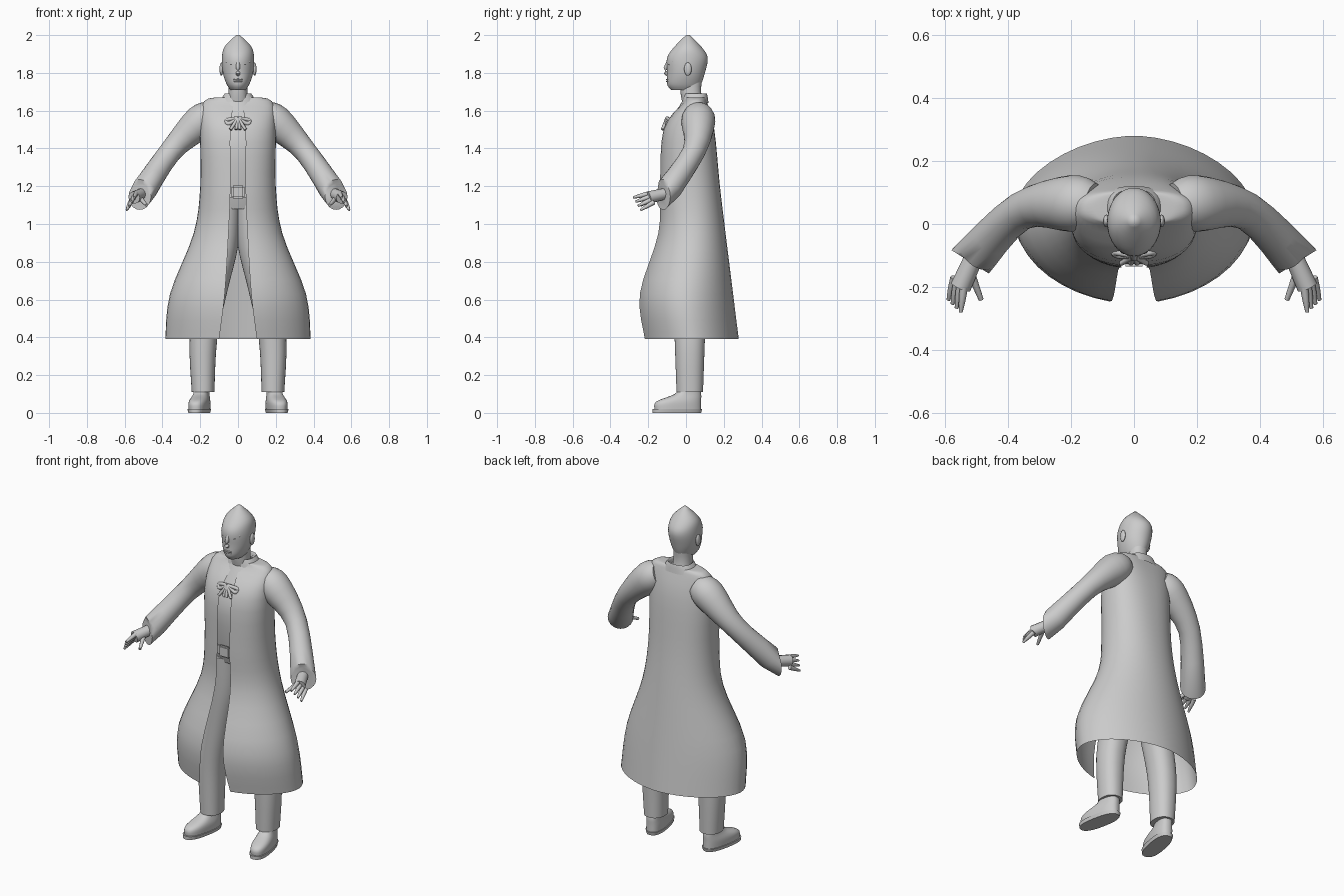
import bpy
import bmesh
import math
from mathutils import Vector, Matrix

default_cube = bpy.data.objects.get("Cube")
if default_cube:
    bpy.data.objects.remove(default_cube, do_unlink=True)

# One plain grey for the whole figure
grey = bpy.data.materials.new("plain grey")
grey.use_nodes = True
grey.diffuse_color = (.6, .6, .6, 1)
shader = grey.node_tree.nodes["Principled BSDF"]
shader.inputs["Base Color"].default_value = grey.diffuse_color


def finish(name, bm, mirror=False):
    """Turn a bmesh into a smooth shaded object, optionally mirrored in x."""
    bmesh.ops.recalc_face_normals(bm, faces=bm.faces)
    mesh = bpy.data.meshes.new(name)
    bm.to_mesh(mesh)
    bm.free()
    mesh.materials.append(grey)
    obj = bpy.data.objects.new(name, mesh)
    bpy.context.collection.objects.link(obj)
    bpy.ops.object.select_all(action='DESELECT')
    obj.select_set(True)
    bpy.context.view_layer.objects.active = obj
    bpy.ops.object.shade_smooth_by_angle(angle=math.radians(50))
    if mirror:
        modifier = obj.modifiers.new("Mirror", 'MIRROR')
        modifier.use_mirror_merge = False
    return obj


def refine(keys, steps=4):
    """Pass a smooth curve through a few key tuples of any length."""
    keys = [Vector(key) for key in keys]
    padded = [keys[0]] + keys + [keys[-1]]
    result = []
    for before, start, end, after in zip(padded, keys, keys[1:], padded[3:]):
        leave, arrive = (end - before) / 2, (after - start) / 2
        for step in range(steps):
            t = step / steps
            blend = t * t * (3 - 2 * t)
            result.append(start.lerp(end, blend)
                          + leave * t * (1 - t) ** 2 - arrive * t * t * (1 - t))
    return result + [keys[-1]]


def skin(bm, rows, closed=True, caps=True):
    """Bridge rows of points with quads."""
    rows = [[bm.verts.new(point) for point in row] for row in rows]
    count = len(rows[0])
    for lower, upper in zip(rows, rows[1:]):
        for i in range(count if closed else count - 1):
            j = (i + 1) % count
            bm.faces.new((lower[i], lower[j], upper[j], upper[i]))
    if caps:
        bm.faces.new(rows[0])
        bm.faces.new(rows[-1])


def oval(height, half_width, front, back, gap=0, shift=0, power=.9, count=40):
    """Horizontal oval; a gap leaves it open at the front."""
    start = math.asin((gap / half_width) ** (1 / power)) if gap else 0
    middle = (front + back) / 2
    depth = (back - front) / 2
    row = []
    for i in range(count):
        t = i / (count - 1 if gap else count)
        angle = start + t * (math.tau - 2 * start)
        across, ahead = math.sin(angle), math.cos(angle)
        x = math.copysign(abs(across) ** power, across) * half_width
        y = middle - math.copysign(abs(ahead) ** power, ahead) * depth
        row.append((shift + x, y, height))
    return row


def loft(name, keys, mirror=False, power=.9):
    """Solid through key ovals."""
    bm = bmesh.new()
    skin(bm, [oval(*key, power=power) for key in refine(keys)])
    return finish(name, bm, mirror)


def open_sheet(name, keys):
    """Cloth sheet through key ovals, open at the front and boxier higher up."""
    bm = bmesh.new()
    rows = [oval(*key, power=1.2 - key[0] / 4) for key in refine(keys)]
    skin(bm, rows, closed=False, caps=False)
    return finish(name, bm)


def tubes(name, paths, mirror=True, sides=12, cut=None):
    """Round tubes through (x, y, z, radius) keys; cut is the facing of the last end."""
    bm = bmesh.new()
    for path in paths:
        keys = refine(path)
        centres = [key.to_3d() for key in keys]
        rows = []
        for i, key in enumerate(keys):
            along = centres[min(i + 1, len(keys) - 1)] - centres[max(i - 1, 0)]
            if cut and i == len(keys) - 1:
                along = Vector(cut)
            side = along.cross(Vector((0, 0, 1))).normalized()
            up = side.cross(along.normalized())
            angles = [math.tau * k / sides for k in range(sides)]
            rows.append([centres[i] + key.w * (side * math.cos(a) + up * math.sin(a))
                         for a in angles])
        skin(bm, rows)
    return finish(name, bm, mirror)


def ellipsoid(name, centre, size, mirror=False):
    bm = bmesh.new()
    placement = Matrix.Translation(centre) @ Matrix.Diagonal((*size, 1))
    bmesh.ops.create_uvsphere(bm, u_segments=16, v_segments=10, radius=1, matrix=placement)
    return finish(name, bm, mirror)


# Neck, and head from jaw to pointed crown
loft("neck", [(1.6, .06, -.01, .1), (1.7, .05, -.03, .08), (1.8, .05, -.03, .09)])
loft("head", [(1.71, .04, -.08, .06), (1.74, .06, -.1, .08), (1.8, .08, -.1, .1),
              (1.88, .085, -.1, .115), (1.94, .07, -.06, .08), (2, .01, 0, .02)], power=1)

# Face
tubes("nose", [[(0, -.09, 1.87, .008), (0, -.11, 1.81, .012), (0, -.09, 1.79, .01)]],
      mirror=False)
tubes("brows", [[(.01, -.095, 1.86, .006), (.06, -.065, 1.86, .006)]])
ellipsoid("eyes", (.03, -.085, 1.845), (.015, .01, .006), mirror=True)
ellipsoid("ears", (.088, .01, 1.82), (.01, .02, .035), mirror=True)
for part, height in (("upper_lip", 1.765), ("lower_lip", 1.755)):
    ellipsoid(part, (0, -.094, height), (.025, .012, .005))

# Shirt and belt, seen in the coat opening
loft("shirt", [(1.08, .16, -.08, .13), (1.2, .17, -.11, .13), (1.45, .18, -.12, .13),
               (1.65, .08, -.02, .1)])
loft("belt", [(1.14, .17, -.115, .13), (1.19, .17, -.115, .13)])

# Buckle
bm = bmesh.new()
bmesh.ops.create_cube(bm, size=1, matrix=Matrix.Translation((0, -.125, 1.17))
                      @ Matrix.Diagonal((.07, .02, .07, 1)))
bmesh.ops.bevel(bm, geom=bm.edges[:], offset=.008, segments=2, affect='EDGES')
finish("buckle", bm)

# Long coat flaring to the hem, and its folded collar
open_sheet("coat", [
    (1.67, .07, -.01, .1, .02), (1.65, .18, -.01, .11, .02), (1.5, .2, -.12, .15, .04),
    (1.2, .2, -.14, .18, .04), (.95, .235, -.15, .21, .05), (.63, .36, -.25, .25, .07),
    (.39, .385, -.23, .28, .1)])
open_sheet("collar", [(1.64, .1, -.02, .12, .02), (1.69, .07, -.01, .11, .01),
                      (1.66, .06, -.01, .1, .01)])

# Tie cord: a loop and two loose ends on each side
knot = (0, -.1, 1.56, .01)
cords = [[knot, (.06, -.09, 1.55, .01), (.05, -.1, 1.53, .01), knot]]
for spread in (.01, .04):
    cords.append([knot, (spread, -.125, 1.5, .008)])
tubes("tie_cord", cords)

# Sleeves, bent forward at the elbow, with cuffs cut upright
tubes("sleeves", [[(.13, .06, 1.58, .07), (.2, .065, 1.54, .09), (.36, .04, 1.38, .06),
                   (.52, -.12, 1.145, .07)]], sides=20, cut=(.5, -.8, 0))

# Hands: palm, four fanned fingers and a thumb
tubes("palms", [[(.51, -.11, 1.16, .03), (.55, -.2, 1.14, .033)]])
fingers = [[(.52, -.15, 1.14, .014), (.485, -.24, 1.1, .008)]]
for i in range(4):
    base = Vector((.54, -.2, 1.16)) + i * Vector((.01, .01, -.015))
    tip = base + Vector((.01, -.08, -.02)) + i * Vector((.003, .003, -.007))
    fingers.append([(*base, .013), (*base.lerp(tip, .5), .011), (*tip, .006)])
tubes("fingers", fingers, sides=8)

# Trouser legs, joined at the hips and spreading to straight cuffs
loft("trousers", [
    (.11, .06, -.05, .09, 0, .185), (.39, .073, -.06, .1, 0, .183),
    (.65, .08, -.07, .11, 0, .135), (.88, .09, -.08, .12, 0, .09),
    (1.1, .09, -.09, .12, 0, .075)], mirror=True)

# Shoes and soles, toes turned out
ankle = Vector((.19, .03, 0))
turn = (Matrix.Translation(ankle) @ Matrix.Rotation(math.radians(11), 4, 'Z')
        @ Matrix.Translation(-ankle))
shoes = loft("shoes", [
    (.02, .05, -.17, .08, 0, ankle.x), (.06, .05, -.16, .08, 0, ankle.x),
    (.1, .04, -.06, .08, 0, ankle.x), (.14, .04, -.03, .07, 0, ankle.x)],
    mirror=True, power=.8)
soles = loft("soles", [(0, .05, -.18, .08, 0, ankle.x), (.02, .055, -.18, .085, 0, ankle.x)],
             mirror=True, power=.8)
for part in (shoes, soles):
    part.data.transform(turn)
